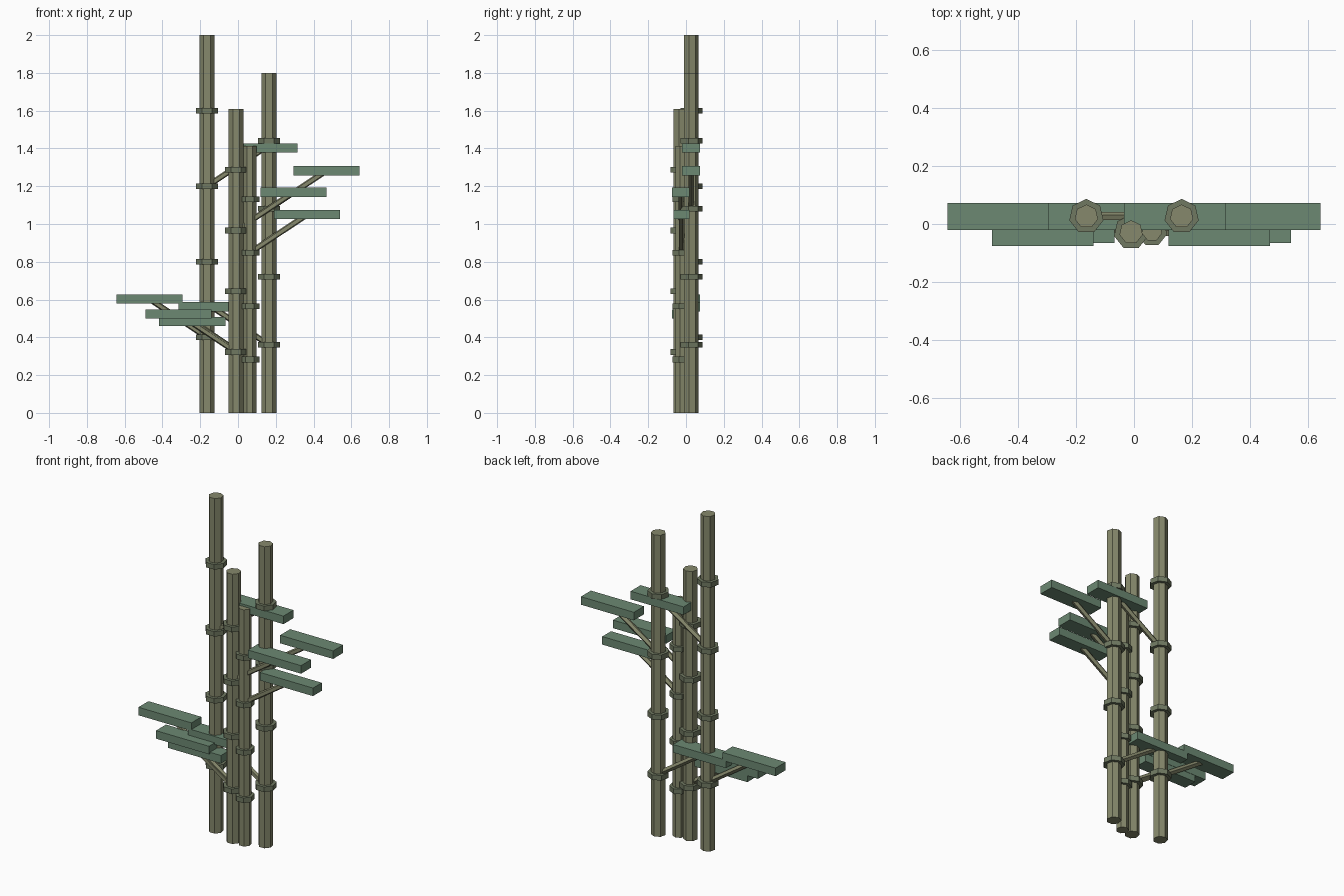
import bpy
from mathutils import Vector

if "Cube" in bpy.data.objects:
    bpy.data.objects.remove(bpy.data.objects["Cube"])


def material(name, rgb):
    m = bpy.data.materials.new(name)
    m.diffuse_color = (*rgb, 1)
    m.use_nodes = True
    m.node_tree.nodes["Principled BSDF"].inputs["Base Color"].default_value = m.diffuse_color
    return m


STALK = material("stalk_olive", (0.24, 0.25, 0.15))
NODE = material("node_dark_green", (0.16, 0.19, 0.12))
LEAF = material("leaf_green", (0.15, 0.25, 0.17))


def finish(name, mat):
    ob = bpy.context.object
    ob.name = name
    ob.data.materials.append(mat)
    return ob


def rod(name, p, q, r, sides, mat):
    p, q = Vector(p), Vector(q)
    d = q - p
    bpy.ops.mesh.primitive_cylinder_add(vertices=sides, radius=r, depth=d.length,
                                        location=(p + q) / 2)
    ob = finish(name, mat)
    if abs(d.x) > 1e-6:
        # lean in the xz plane only
        ob.rotation_euler = (0, d.angle(Vector((0, 0, 1))) * (1 if d.x > 0 else -1), 0)
    return ob


# x, y, height, radius, side of the lower leaf
stalks = [
    (-0.164, 0.026, 2.00, 0.041, -1),
    (0.164, 0.026, 1.80, 0.041, -1),
    (-0.010, -0.028, 1.61, 0.041, -1),
    (0.062, -0.024, 1.413, 0.036, -1),
]

for i, (x, y, h, r, side) in enumerate(stalks, 1):
    rod(f"stalk_{i}", (x, y, 0), (x, y, h), r, 7, STALK)
    # nodes at every fifth of the height
    for k in range(1, 5):
        z = h * k / 5
        rod(f"stalk_{i}_node_{k}", (x, y, z - 0.015), (x, y, z + 0.015), r * 1.47, 7, NODE)
    # lower leaf on the first node, upper leaf on the third
    for k, s in ((1, side), (3, -side)):
        z = h * k / 5
        tip = (x + s * 0.304, y, z + 0.202)
        rod(f"stalk_{i}_branch_{k}", (x, y, z), tip, 0.016, 5, STALK)
        bpy.ops.mesh.primitive_cube_add(size=1, location=tip)
        leaf = finish(f"stalk_{i}_leaf_{k}", LEAF)
        leaf.scale = (0.35, r * 2.3, 0.048)
